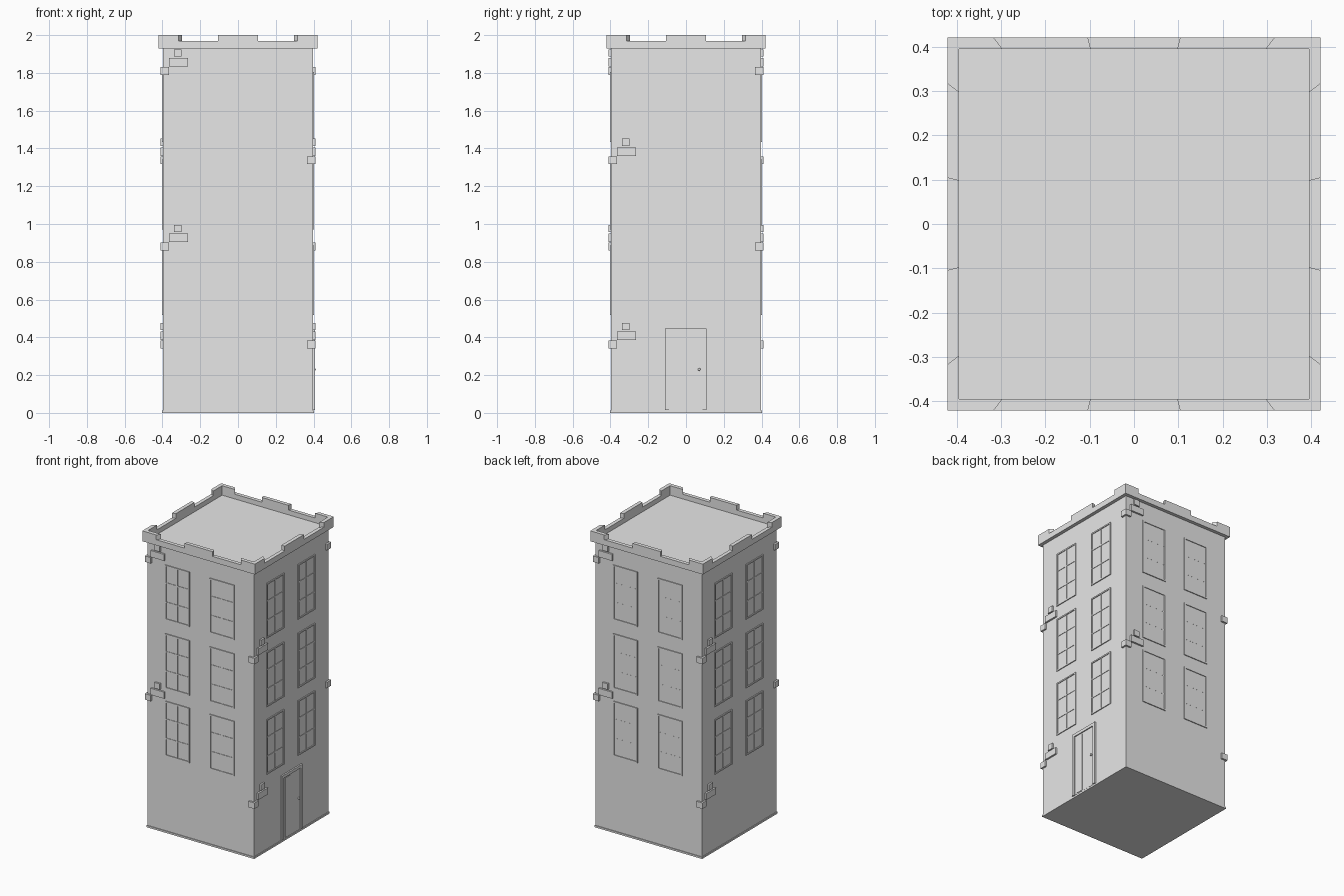
import bpy, bmesh
from math import pi
from mathutils import Matrix, Vector

cube = bpy.data.objects.get("Cube")
if cube:
    bpy.data.objects.remove(cube, do_unlink=True)

stone = bpy.data.materials.new("pale_stone")
stone.use_nodes = True
stone.diffuse_color = (0.8, 0.8, 0.8, 1)
stone.node_tree.nodes["Principled BSDF"].inputs["Base Color"].default_value = (0.8, 0.8, 0.8, 1)

H = 0.397          # half width of the tower
TOP = 1.936        # roof deck height
SIDES = {"front": 0, "left": 1, "back": 2, "right": 3}   # quarter turns


def finish(bm, name, turn=0):
    """Turn the mesh to its wall and make it an object."""
    bmesh.ops.rotate(bm, verts=bm.verts, cent=(0, 0, 0), matrix=Matrix.Rotation(turn * pi / 2, 3, 'Z'))
    bmesh.ops.recalc_face_normals(bm, faces=bm.faces)
    mesh = bpy.data.meshes.new(name)
    bm.to_mesh(mesh)
    bm.free()
    mesh.materials.append(stone)
    obj = bpy.data.objects.new(name, mesh)
    bpy.context.collection.objects.link(obj)
    return obj


def box(bm, x0, x1, y0, y1, z0, z1):
    size = Vector((x1 - x0, y1 - y0, z1 - z0))
    mid = Vector((x0 + x1, y0 + y1, z0 + z1)) / 2
    bmesh.ops.create_cube(bm, size=1, matrix=Matrix.Translation(mid) @ Matrix.Diagonal(size).to_4x4())


def plate(bm, u0, u1, z0, z1, out, back=0.004):
    """A box on the front wall, standing out from it."""
    box(bm, u0, u1, -H - out, -H + back, z0, z1)


def window(name, turn, u, z0, bar_out):
    bm = bmesh.new()
    w, h, rim = 0.091, 0.37, 0.009
    z1 = z0 + h
    # frame
    for s in (-1, 1):
        a, b = sorted((u + s * w, u + s * (w - rim)))
        plate(bm, a, b, z0, z1, 0.006)
    plate(bm, u - w + rim, u + w - rim, z0, z0 + rim, 0.006)
    plate(bm, u - w + rim, u + w - rim, z1 - rim, z1, 0.006)
    # glass and glazing bars
    plate(bm, u - w + rim, u + w - rim, z0 + rim, z1 - rim, 0.001)
    plate(bm, u - 0.004, u + 0.004, z0 + rim, z1 - rim, bar_out)
    for f in (0.32, 0.67):
        plate(bm, u - w + rim, u + w - rim, z0 + h * f - 0.004, z0 + h * f + 0.004, bar_out)
    finish(bm, name, turn)


# main walls and base course
bm = bmesh.new()
box(bm, -H, H, -H, H, 0, TOP)
finish(bm, "tower_walls")
bm = bmesh.new()
box(bm, -H - 0.005, H + 0.005, -H - 0.005, H + 0.005, 0, 0.012)
finish(bm, "base_course")

# notched parapet: one outline per side, joined to a smaller copy inside
R, GAP, RIM = 0.42, 1.968, 2.0
half = [(0.105, RIM), (0.105, GAP), (0.316, GAP), (0.316, RIM), (R, RIM), (R, TOP - 0.006)]
outline = [(-x, z) for x, z in reversed(half)] + half
bm = bmesh.new()
for k in range(4):
    rot = Matrix.Rotation(k * pi / 2, 3, 'Z')
    outer = [bm.verts.new(rot @ Vector((x, -R, z))) for x, z in outline]
    inner = [bm.verts.new(rot @ Vector((x * 0.94, -R * 0.94, z))) for x, z in outline]
    bm.faces.new(outer)
    bm.faces.new(inner[::-1])
    n = len(outline)
    for i in range(n):
        if i not in (0, n - 2):        # corner edges stay open and meet the next side
            j = (i + 1) % n
            bm.faces.new((outer[i], outer[j], inner[j], inner[i]))
bmesh.ops.remove_doubles(bm, verts=bm.verts, dist=0.0001)
finish(bm, "parapet")

# windows: two columns, three storeys, on every wall
for side, turn in SIDES.items():
    bar_out = 0.0015 if side == "back" else 0.004
    for storey, z0 in enumerate((0.517, 0.972, 1.435)):
        for column, u in (("a", -0.173), ("b", 0.16)):
            window(f"{side}_window_{storey + 1}{column}", turn, u, z0, bar_out)

# loose stones near one corner of every wall
for side, turn in SIDES.items():
    bm = bmesh.new()
    for z in ((1.79, 0.861) if turn % 2 == 0 else (1.317, 0.342)):
        box(bm, -0.409, -0.365, -0.409, -0.365, z, z + 0.04)
        plate(bm, -0.365, -0.265, z + 0.044, z + 0.088, 0.012)
        plate(bm, -0.338, -0.298, z + 0.096, z + 0.135, 0.012)
    finish(bm, f"{side}_corner_stones", turn)

# door on the left wall: jambs, head, leaf and raised panel
turn = SIDES["left"]
bm = bmesh.new()
plate(bm, -0.111, -0.09, 0.015, 0.448, 0.01)
plate(bm, 0.088, 0.108, 0.015, 0.448, 0.01)
plate(bm, -0.09, 0.088, 0.428, 0.448, 0.01)
finish(bm, "door_frame", turn)
bm = bmesh.new()
plate(bm, -0.09, 0.088, 0.015, 0.428, 0.003)
plate(bm, -0.068, -0.018, 0.02, 0.42, 0.006)
finish(bm, "door_leaf", turn)
bm = bmesh.new()
bmesh.ops.create_icosphere(bm, subdivisions=2, radius=0.007, matrix=Matrix.Translation((0.07, -H - 0.008, 0.23)))
for f in bm.faces:
    f.smooth = True
finish(bm, "door_knob", turn)
